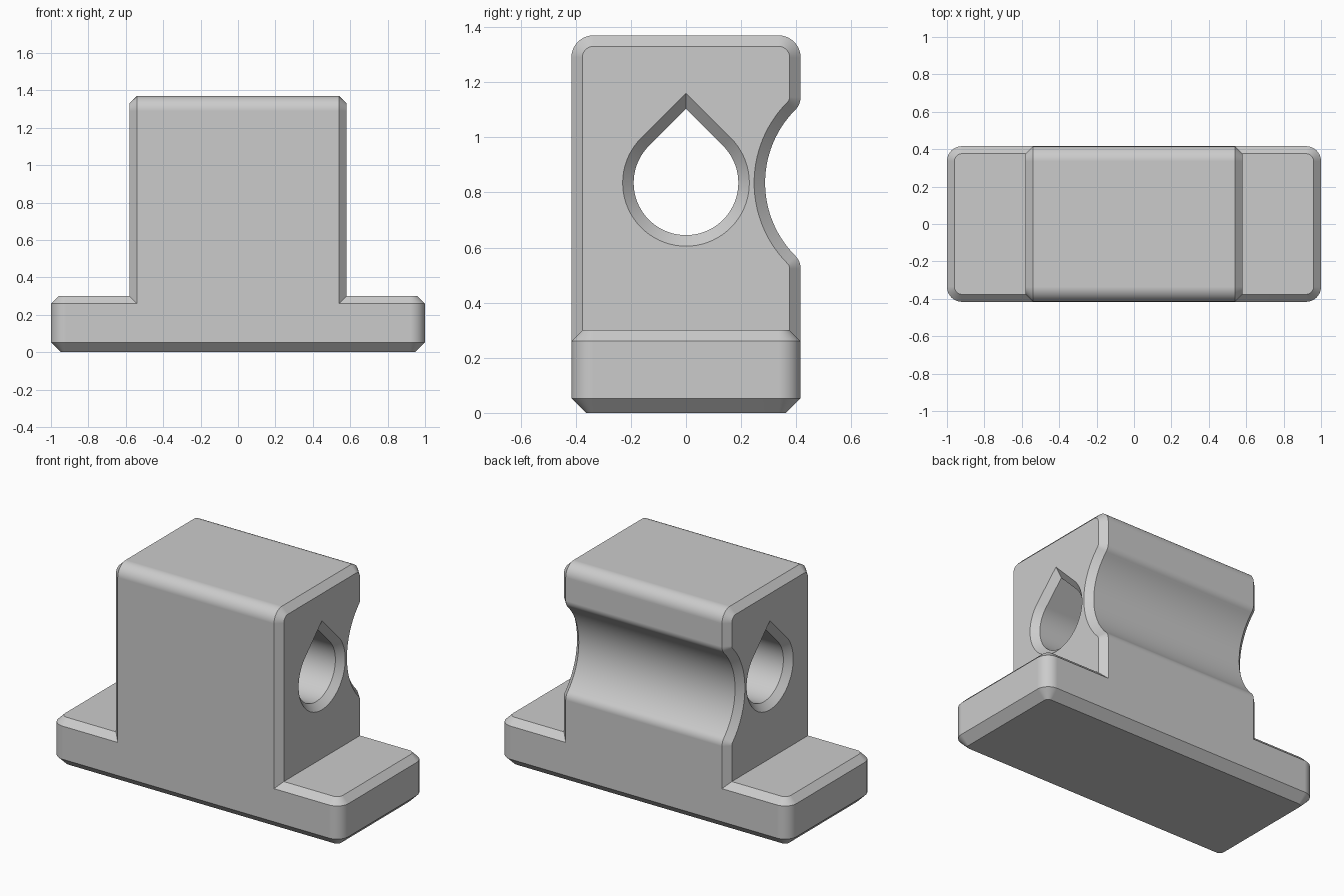
import bpy
import bmesh
from math import sin, cos, radians, sqrt

if "Cube" in bpy.data.objects:
    bpy.data.objects.remove(bpy.data.objects["Cube"], do_unlink=True)

DEPTH = 0.416        # half depth of the whole body
CHAMFER = 0.04
CORNER = 0.08        # radius of the rounded corners
TOP = 1.37
BASE_TOP = 0.3
HOLE_Z = 0.835       # height of hole and groove axes
BLOCK_X = 0.58       # half width of the upright block

grey = bpy.data.materials.new("light_grey")
grey.use_nodes = True
colour = (0.6, 0.6, 0.6, 1)
grey.diffuse_color = colour
grey.node_tree.nodes["Principled BSDF"].inputs["Base Color"].default_value = colour


def arc(cx, cy, r, start, end, steps=12):
    angles = [radians(start + (end - start) * i / steps) for i in range(steps + 1)]
    return [(cx + r * cos(a), cy + r * sin(a)) for a in angles]


def loft(name, sections):
    """Skin equal-length loops of 3D points and cap both ends."""
    bm = bmesh.new()
    rings = [[bm.verts.new(p) for p in loop] for loop in sections]
    n = len(rings[0])
    for a, b in zip(rings, rings[1:]):
        for i in range(n):
            j = (i + 1) % n
            bm.faces.new((a[i], a[j], b[j], b[i]))
    bm.faces.new(rings[0])
    bm.faces.new(rings[-1])
    bmesh.ops.recalc_face_normals(bm, faces=bm.faces)
    mesh = bpy.data.meshes.new(name)
    bm.to_mesh(mesh)
    bm.free()
    mesh.materials.append(grey)
    obj = bpy.data.objects.new(name, mesh)
    bpy.context.collection.objects.link(obj)
    return obj


def base_outline(inset, z):
    r, x, y = CORNER - inset, 1 - CORNER, DEPTH - CORNER
    pts = (arc(x, y, r, 0, 90) + arc(-x, y, r, 90, 180)
           + arc(-x, -y, r, 180, 270) + arc(x, -y, r, 270, 360))
    return [(px, py, z) for px, py in pts]


def block_outline(inset, x):
    """Rounded upright with a filleted groove down its back."""
    h, bottom, fillet, groove = DEPTH - inset, 0.16, 0.065, 0.375
    step = (fillet + groove) / sqrt(2)
    fy, ty, tz = DEPTH - fillet, DEPTH - CORNER, TOP - CORNER
    pts = [(-h, bottom), (h, bottom)]
    pts += arc(fy, HOLE_Z - step, fillet - inset, 0, 45, 8)
    pts += arc(fy + step, HOLE_Z, groove + inset, 225, 135, 28)[1:-1]
    pts += arc(fy, HOLE_Z + step, fillet - inset, -45, 0, 8)
    pts += arc(ty, tz, CORNER - inset, 0, 90)
    pts += arc(-ty, tz, CORNER - inset, 90, 180)
    return [(x, y, z) for y, z in pts]


def teardrop(r, x):
    pts = arc(0, HOLE_Z, r, 135, 405, 54) + [(0, HOLE_Z + r * sqrt(2))]
    return [(x, y, z) for y, z in pts]


def combine(target, tool, operation):
    mod = target.modifiers.new(operation.lower(), 'BOOLEAN')
    mod.operation = operation
    mod.solver = 'EXACT'
    mod.object = tool
    bpy.context.view_layer.objects.active = target
    bpy.ops.object.modifier_apply(modifier=mod.name)
    bpy.data.objects.remove(tool, do_unlink=True)


# Flanged base with chamfered top and bottom rims
low = 0.053
base = loft("base_flange", [base_outline(low, 0), base_outline(0, low),
                            base_outline(0, BASE_TOP - CHAMFER),
                            base_outline(CHAMFER, BASE_TOP)])

# Upright block with chamfered ends
inner = BLOCK_X - CHAMFER
body = loft("mounting_block", [block_outline(CHAMFER, -BLOCK_X), block_outline(0, -inner),
                               block_outline(0, inner), block_outline(CHAMFER, BLOCK_X)])

# Teardrop through-hole, flared at both mouths
bore, over = 0.19, 0.08
hole = loft("hole_cutter", [teardrop(bore + over, -inner - over), teardrop(bore, -inner),
                            teardrop(bore, inner), teardrop(bore + over, inner + over)])

combine(body, hole, 'DIFFERENCE')
combine(body, base, 'UNION')

# Smooth the rounds, keep the chamfers crisp
bpy.ops.object.select_all(action='DESELECT')
body.select_set(True)
bpy.context.view_layer.objects.active = body
bpy.ops.object.shade_smooth_by_angle(angle=radians(25))
weighted = body.modifiers.new("flat_face_normals", 'WEIGHTED_NORMAL')
weighted.keep_sharp = True
